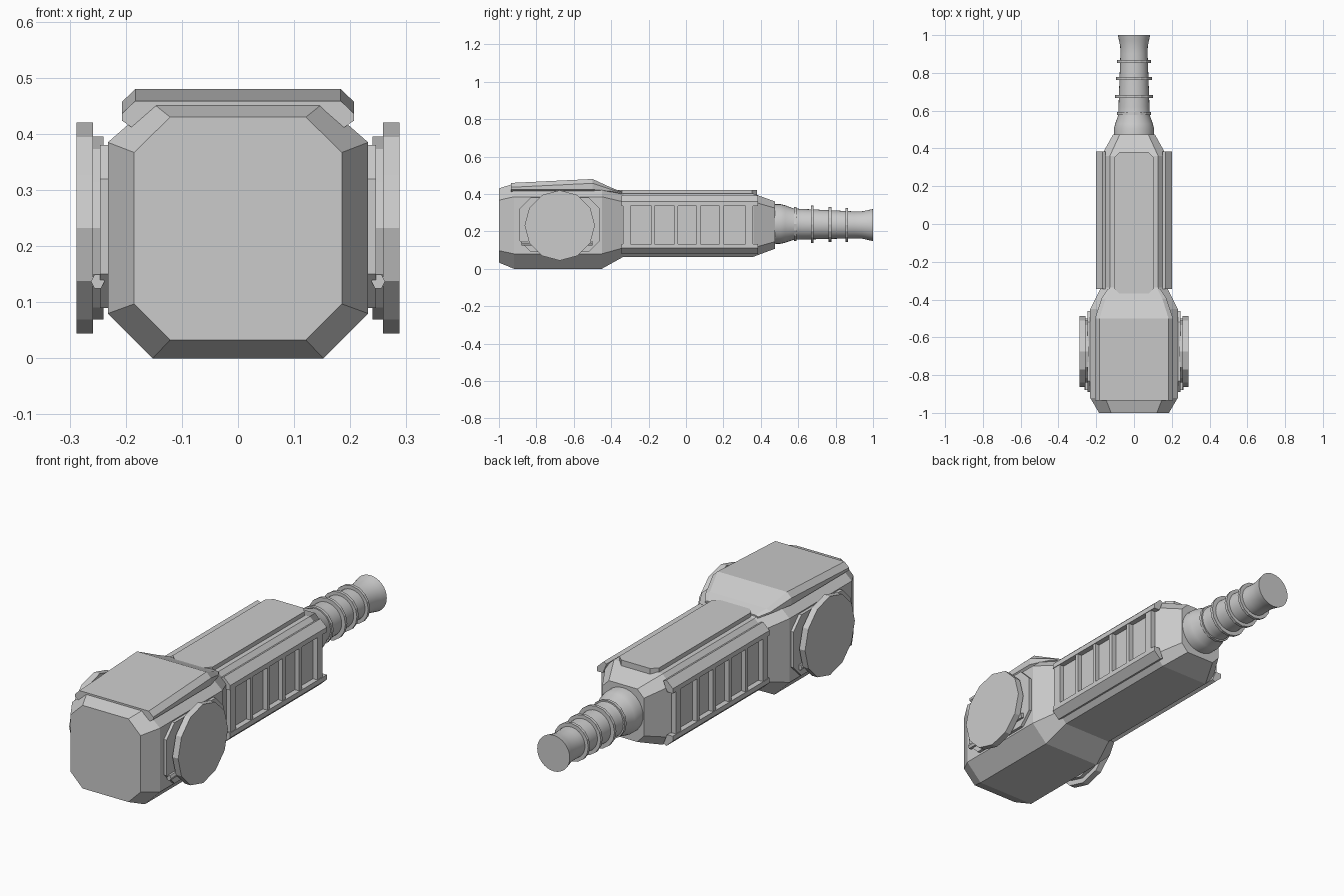
import bpy, bmesh, math

if "Cube" in bpy.data.objects:
    bpy.data.objects.remove(bpy.data.objects["Cube"])

grey = bpy.data.materials.new("mid grey")
grey.diffuse_color = (0.6, 0.6, 0.6, 1)
grey.use_nodes = True
grey.node_tree.nodes["Principled BSDF"].inputs["Base Color"].default_value = grey.diffuse_color


def make(name, bm, smooth=False):
    bmesh.ops.recalc_face_normals(bm, faces=bm.faces)
    me = bpy.data.meshes.new(name)
    bm.to_mesh(me)
    bm.free()
    me.materials.append(grey)
    ob = bpy.data.objects.new(name, me)
    bpy.context.collection.objects.link(ob)
    if smooth:
        bpy.context.view_layer.objects.active = ob
        ob.select_set(True)
        bpy.ops.object.shade_smooth_by_angle(angle=math.radians(30))
        ob.select_set(False)
    return ob


def loft(name, sections, smooth=False):
    """Skin equal-length rings of 3D points and close both ends."""
    bm = bmesh.new()
    rings = [[bm.verts.new(p) for p in s] for s in sections]
    n = len(rings[0])
    for a, b in zip(rings, rings[1:]):
        for i in range(n):
            j = (i + 1) % n
            bm.faces.new((a[i], a[j], b[j], b[i]))
    bm.faces.new(rings[0])
    bm.faces.new(rings[-1])
    return make(name, bm, smooth)


def mirror_x(ob):
    m = ob.modifiers.new("mirror", 'MIRROR')
    m.use_axis[0] = True


def octagon(y, hw, flat, z0, z1, s0, s1):
    half = [(flat, z0), (hw, s0), (hw, s1), (flat, z1)]
    pts = half + [(-x, z) for x, z in reversed(half)]
    return [(x, y, z) for x, z in pts]


def circle(y, r, zc, n=32):
    return [(r * math.cos(2 * math.pi * i / n), y,
             zc + r * math.sin(2 * math.pi * i / n)) for i in range(n)]


def side_prism(name, outline, x0, x1):
    """Extrude a (y, z) outline along x and mirror it."""
    mirror_x(loft(name, [[(x, y, z) for y, z in outline] for x in (x0, x1)]))


def cut_rect(y0, y1, z0, z1, c):
    return [(y0 + c, z0), (y1 - c, z0), (y1, z0 + c), (y1, z1 - c),
            (y1 - c, z1), (y0 + c, z1), (y0, z1 - c), (y0, z0 + c)]


# Faceted head and handle body
loft("body", [
    octagon(-1.0, .185, .121, .033, .43, .097, .367),
    octagon(-.92, .232, .152, 0, .455, .08, .385),
    octagon(-.45, .232, .152, 0, .455, .08, .385),
    octagon(-.335, .174, .128, .064, .402, .112, .358),
    octagon(.36, .174, .128, .064, .402, .112, .358),
    octagon(.475, .11, .075, .107, .36, .145, .325)])


# Sloped cover on the head
def cover(y, top, wide, zt, zm, zl, zb):
    half = [(wide - .02, zb), (wide, zl), (wide, zm), (top, zt)]
    return [(x, y, z) for x, z in half + [(-x, z) for x, z in reversed(half)]]


loft("head_cover", [
    cover(-.935, .183, .207, .459, .436, .424, .41),
    cover(-.5, .183, .207, .48, .457, .424, .41),
    cover(-.395, .15, .172, .432, .422, .414, .405),
    cover(-.345, .125, .14, .413, .408, .402, .39)])

# Raised plate along the handle top
plate = cut_rect(-.37, .38, -.105, .105, .028)
loft("top_plate", [[(x, y, z) for y, x in plate] for z in (.39, .422)])

# Rails along the upper and lower handle edges
rail = [(.15, .385), (.166, .392), (.2, .36), (.2, .337), (.17, .337)]
for name, flip in (("upper_rail", False), ("lower_rail", True)):
    prof = [(x, .47 - z if flip else z) for x, z in rail]
    mirror_x(loft(name, [[(x, y, z) for x, z in prof] for y in (-.345, .385)]))

# Upright ribs between the rails
for y, w in ((-.318, .04), (-.177, .017), (-.052, .017),
             (.067, .022), (.19, .02), (.338, .04)):
    side_prism("side_rib", cut_rect(y - w / 2, y + w / 2, .125, .345, .002), .165, .197)

# Side mounts, hubs and large twelve-sided discs
side_prism("side_mount", cut_rect(-.89, -.46, .09, .38, .06), .22, .246)


def ring12(r):
    return [(-.675 + r * math.cos(math.pi * i / 6),
             .232 + r * math.sin(math.pi * i / 6)) for i in range(12)]


side_prism("disc_hub", ring12(.163), .24, .26)
side_prism("side_disc", ring12(.188), .258, .288)

# Small rod beneath each disc
rod = [[(.25 + .012 * math.cos(math.pi * i / 3), y,
         .137 + .014 * math.sin(math.pi * i / 3)) for i in range(6)]
       for y in (-.88, -.5)]
mirror_x(loft("side_rod", rod))

# Tapered cable sleeve with flared end
loft("cable_sleeve", [circle(y, r, .24 - .012 * (y - .47)) for y, r in (
    (.46, .106), (.505, .106), (.53, .1), (.575, .084), (.62, .082),
    (.9, .072), (.94, .073), (.97, .079), (1.0, .086))], True)

# Thin collars around the sleeve
for y, r in ((.585, .091), (.675, .1), (.77, .094), (.86, .091)):
    zc = .24 - .012 * (y - .47)
    loft("sleeve_collar", [circle(y - .007, r, zc, 16), circle(y + .007, r, zc, 16)])
